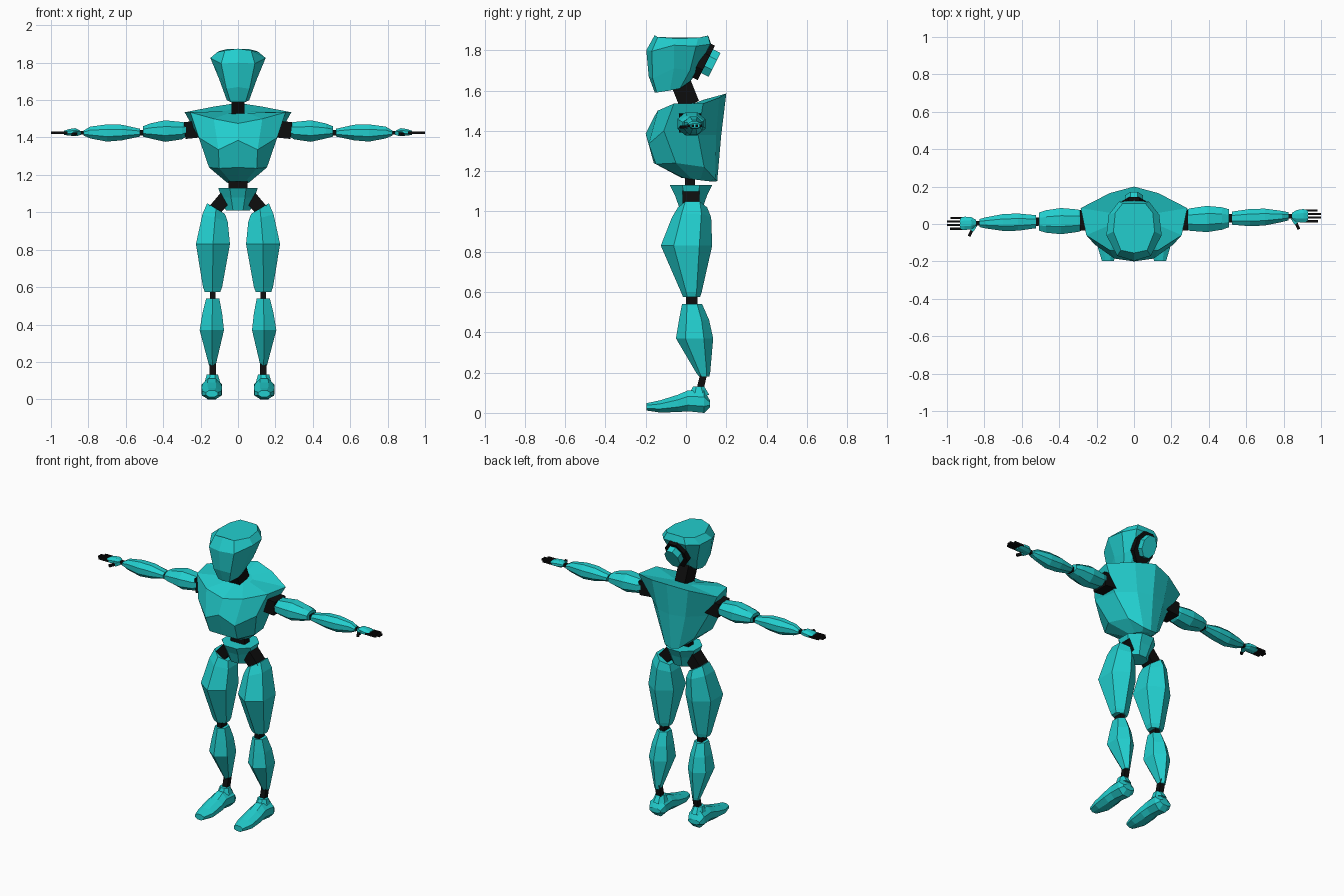
import bpy, math
from mathutils import Vector


def material(name, col):
    m = bpy.data.materials.new(name)
    m.diffuse_color = (*col, 1)
    return m


TEAL = material("teal", (0.016, 0.62, 0.62))
BLACK = material("black", (0.004, 0.004, 0.004))


def loft(name, rings, mat):
    """Skin equal-sized rings of points and cap both ends."""
    n = len(rings[0])
    verts = [tuple(p) for r in rings for p in r]
    faces = [(k * n + i, k * n + (i + 1) % n, (k + 1) * n + (i + 1) % n, (k + 1) * n + i)
             for k in range(len(rings) - 1) for i in range(n)]
    faces += [tuple(range(n)), tuple(range(len(verts) - n, len(verts)))]
    me = bpy.data.meshes.new(name)
    me.from_pydata(verts, [], faces)
    me.materials.append(mat)
    ob = bpy.data.objects.new(name, me)
    bpy.context.collection.objects.link(ob)
    import bmesh
    bm = bmesh.new()
    bm.from_mesh(me)
    bmesh.ops.recalc_face_normals(bm, faces=bm.faces)
    bm.to_mesh(me)
    bm.free()
    return ob


def poly(a0, a1, b0, b1, n, turn=0.0):
    """Regular polygon stretched to fill the box a0..a1, b0..b1."""
    pts = [(math.cos(math.tau * (i + turn) / n), math.sin(math.tau * (i + turn) / n)) for i in range(n)]
    ma, mb = max(p[0] for p in pts), max(p[1] for p in pts)
    return [((a0 + a1) / 2 + p[0] / ma * (a1 - a0) / 2,
             (b0 + b1) / 2 + p[1] / mb * (b1 - b0) / 2) for p in pts]


def both(half):
    """Complete a ring from its +x half, front centre to back centre."""
    return half + [(-x, y, z) for x, y, z in half[-2:0:-1]]


def rod(name, p, q, w, d, mat, n=4, up=(0, 1, 0), w2=None):
    """Straight bar from p to q, half sizes w (across) and d (along up)."""
    p, q = Vector(p), Vector(q)
    axis = (q - p).normalized()
    side = axis.cross(Vector(up)).normalized()
    top = side.cross(axis)
    rings = []
    for c, s in ((p, 1), (q, (w2 or w) / w)):
        rings.append([c + side * a * s + top * b * s for a, b in poly(-w, w, -d, d, n, 0.5)])
    return loft(name, rings, mat)


# Head
loft("head", [both(h) for h in (
    [(0, -.155, 1.875), (.07, -.14, 1.865), (.11, -.04, 1.857), (.10, .06, 1.862), (.06, .11, 1.872), (0, .11, 1.873)],
    [(0, -.197, 1.80), (.09, -.17, 1.795), (.148, -.06, 1.825), (.135, .05, 1.82), (.08, .12, 1.83), (0, .125, 1.83)],
    [(0, -.185, 1.67), (.062, -.165, 1.66), (.10, -.06, 1.71), (.095, .02, 1.70), (.055, .07, 1.73), (0, .08, 1.74)],
    [(0, -.155, 1.59), (.04, -.145, 1.59), (.06, -.08, 1.60), (.055, -.03, 1.61), (.045, .02, 1.645), (0, .03, 1.655)],
)], TEAL)

# Bracket and block on the back of the head
normal = Vector((0, .895, -.447))
slant = Vector((0, .447, .895))


def back_plate(name, centre, hw, hl, t, mat, n=8):
    c = Vector(centre)
    ring = poly(-hw, hw, -hl, hl, n, 0.5)
    loft(name, [[c + Vector((1, 0, 0)) * a + slant * b + normal * s for a, b in ring] for s in (-t, t)], mat)


back_plate("head_bracket", (0, .085, 1.745), .07, .095, .018, BLACK)
back_plate("head_block", (0, .122, 1.737), .048, .066, .022, TEAL)

# Neck and waist
rod("neck", (0, .018, 1.53), (0, -.03, 1.65), .036, .05, BLACK)
rod("waist", (0, .02, 1.10), (0, .02, 1.20), .05, .025, BLACK)

# Torso, from the neckline to the underside
loft("torso", [both(h) for h in (
    [(0, -.03, 1.53), (.05, -.02, 1.53), (.07, .02, 1.535), (.07, .05, 1.54), (.04, .08, 1.55), (0, .09, 1.555)],
    [(0, -.155, 1.475), (.13, -.14, 1.50), (.255, -.06, 1.535), (.285, .085, 1.535), (.13, .165, 1.565), (0, .20, 1.585)],
    [(0, -.20, 1.385), (.105, -.185, 1.335), (.21, -.11, 1.40), (.20, .06, 1.38), (.10, .15, 1.38), (0, .175, 1.38)],
    [(0, -.16, 1.24), (.10, -.15, 1.235), (.155, -.05, 1.24), (.12, .09, 1.22), (.05, .145, 1.16), (0, .155, 1.15)],
    [(0, -.02, 1.165), (.04, -.01, 1.165), (.06, .03, 1.16), (.05, .07, 1.155), (.03, .11, 1.15), (0, .13, 1.148)],
)], TEAL)

# Pelvis
loft("pelvis", [[(x, y, z) for x, y in poly(-w, w, y0, y1, 8, 0.5)] for z, w, y0, y1 in (
    (1.13, .105, -.08, .13), (1.08, .09, -.055, .105), (1.01, .065, -.03, .08))], TEAL)

# Legs
THIGH = [  # z, x0, x1, y0, y1, slope of the cut
    (1.02, .07, .165, -.04, .105, .60), (.97, .055, .19, -.07, .125, .30), (.83, .043, .225, -.125, .13, 0),
    (.60, .085, .187, -.025, .078, 0), (.575, .095, .178, -.015, .07, 0)]
SHIN = [(.54, .10, .17, -.02, .08, 0), (.46, .085, .19, -.035, .115, 0), (.37, .075, .205, -.05, .135, 0),
        (.20, .115, .16, .05, .12, 0), (.18, .12, .155, .065, .115, 0)]
FOOT = [  # y, z0, z1, half width
    (-.197, .012, .048, .032), (-.13, .002, .062, .052), (-.04, .004, .09, .055), (.01, .008, .112, .05),
    (.09, .0, .112, .055), (.12, .03, .06, .04)]


def leg_part(name, rows, s):
    loft(name, [[(s * x, y, z + k * (x - (x0 + x1) / 2)) for x, y in poly(x0, x1, y0, y1, 6, 0.5)]
                for z, x0, x1, y0, y1, k in rows], TEAL)


for side, s in (("right", 1), ("left", -1)):
    rod(side + "_hip", (s * .05, .025, 1.10), (s * .135, .025, 1.0), .035, .043, BLACK)
    leg_part(side + "_thigh", THIGH, s)
    rod(side + "_knee", (s * .135, .028, .52), (s * .135, .028, .60), .016, .028, BLACK)
    leg_part(side + "_shin", SHIN, s)
    rod(side + "_ankle", (s * .135, .068, .11), (s * .135, .092, .21), .017, .017, BLACK)
    loft(side + "_foot", [[(s * .14 + a, y, b) for a, b in poly(-w, w, z0, z1, 8, 0.5)]
                          for y, z0, z1, w in FOOT], TEAL)
    loft(side + "_foot_collar", [[(s * .137 + a, b, z) for a, b in poly(-w, w, y0, y1, 8, 0.5)]
                                 for z, w, y0, y1 in ((.09, .042, .015, .115), (.132, .03, .035, .09))], TEAL)

# Arms: x, half y, z0, z1
UPPER = [(.27, .05, 1.41, 1.477), (.30, .06, 1.39, 1.483), (.39, .07, 1.377, 1.492), (.47, .06, 1.395, 1.475),
         (.508, .048, 1.405, 1.46)]
FORE = [(.525, .035, 1.405, 1.447), (.62, .046, 1.385, 1.468), (.70, .045, 1.378, 1.47), (.79, .03, 1.395, 1.458),
        (.825, .022, 1.41, 1.437)]
HAND = [(.845, .018, 1.413, 1.438), (.87, .032, 1.408, 1.45), (.905, .036, 1.41, 1.445), (.93, .03, 1.414, 1.436)]

for side, s in (("right", 1), ("left", -1)):
    def mid(x):  # the two arms lie at slightly different angles
        return .023 + .02 * (x - .28) / .6 if s > 0 else .018 - .014 * (x - .28) / .6

    def arm_part(name, rows):
        loft(name, [[(s * x, mid(x) + a, b) for a, b in poly(-w, w, z0, z1, 8, 0.5)]
                    for x, w, z0, z1 in rows], TEAL)

    def bar(name, x0, x1, w, d):
        rod(name, (s * x0, mid(x0), 1.425), (s * x1, mid(x1), 1.425), w, d, BLACK)

    rod(side + "_shoulder", (s * .16, .02, 1.45), (s * .285, .02, 1.437), .045, .055, BLACK)
    arm_part(side + "_upper_arm", UPPER)
    bar(side + "_elbow", .49, .54, .015, .022)
    arm_part(side + "_forearm", FORE)
    bar(side + "_wrist", .81, .86, .01, .012)
    arm_part(side + "_hand", HAND)
    for i in range(4):
        y = mid(.9) + (i - 1.5) * .019
        end = (.985, 1.0, 1.0, .98)[i]
        rod(f"{side}_finger_{i + 1}", (s * .90, y, 1.426), (s * end, y, 1.426), .006, .006, BLACK)
    rod(side + "_thumb_base", (s * .85, mid(.85) - .01, 1.425), (s * .868, mid(.86) - .038, 1.42), .012, .011, TEAL, up=(0, 0, 1))
    rod(side + "_thumb", (s * .865, mid(.86) - .035, 1.42), (s * .882, mid(.86) - .07, 1.418), .008, .007, BLACK, up=(0, 0, 1))
